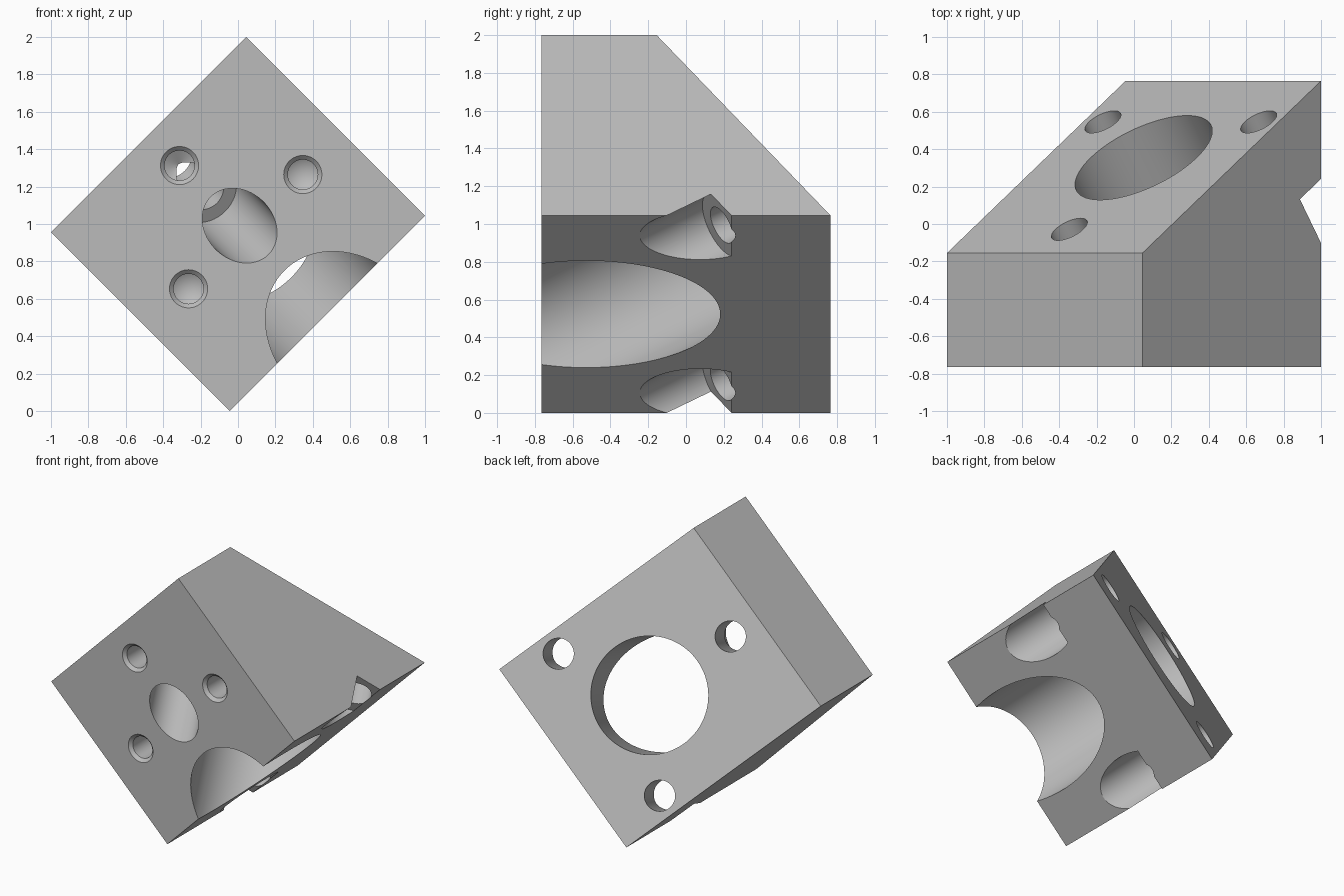
import bpy, bmesh, math
from mathutils import Vector, Matrix

cube = bpy.data.objects.get("Cube")
if cube:
    bpy.data.objects.remove(cube, do_unlink=True)

steel = bpy.data.materials.new("plain_grey")
steel.use_nodes = True
grey = (0.5, 0.5, 0.5, 1)
steel.diffuse_color = grey
steel.node_tree.nodes["Principled BSDF"].inputs["Base Color"].default_value = grey

# Block frame: X along the width, Y to the back, Z up the wedge
HALF_W, HALF_H, HALF_D = 0.739, 0.675, 0.765
TOP_BACK = -0.155
slope = Vector((0, TOP_BACK - HALF_D, 2 * HALF_H)).normalized()
normal = Vector((0, slope.z, -slope.y))
face_centre = Vector((0, (HALF_D + TOP_BACK) / 2, 0))
tilt = Matrix.Translation((0, 0, 1)) @ Matrix.Rotation(math.radians(-45), 4, 'Y')


def make_object(name, bm):
    bmesh.ops.recalc_face_normals(bm, faces=bm.faces)
    bm.transform(tilt)
    mesh = bpy.data.meshes.new(name)
    bm.to_mesh(mesh)
    bm.free()
    mesh.materials.append(steel)
    obj = bpy.data.objects.new(name, mesh)
    bpy.context.collection.objects.link(obj)
    return obj


def turned(name, origin, axis, profile, sides=96):
    """Solid of revolution; profile is (radius, distance along axis)."""
    bm = bmesh.new()
    frame = Matrix.Translation(origin) @ axis.to_track_quat('Z', 'X').to_matrix().to_4x4()
    rings = []
    for r, t in profile:
        if r == 0:
            rings.append([bm.verts.new(frame @ Vector((0, 0, t)))] * sides)
            continue
        angles = [math.tau * i / sides for i in range(sides)]
        rings.append([bm.verts.new(frame @ Vector((r * math.cos(a), r * math.sin(a), t)))
                      for a in angles])
    for a, b in zip(rings, rings[1:]):
        for i in range(sides):
            j = (i + 1) % sides
            corners = [a[i], a[j], b[j], b[i]]
            bm.faces.new(list(dict.fromkeys(corners)))
    for ring in (rings[0], rings[-1]):
        if ring[0] is not ring[1]:
            bm.faces.new(ring)
    return make_object(name, bm)


# Wedge block: side profile extruded across the width
bm = bmesh.new()
outline = [(-HALF_D, -HALF_H), (HALF_D, -HALF_H), (TOP_BACK, HALF_H), (-HALF_D, HALF_H)]
side = bm.faces.new([bm.verts.new((-HALF_W, y, z)) for y, z in outline])
extruded = bmesh.ops.extrude_face_region(bm, geom=[side])["geom"]
bmesh.ops.translate(bm, vec=(2 * HALF_W, 0, 0),
                    verts=[g for g in extruded if isinstance(g, bmesh.types.BMVert)])
block = make_object("wedge_block", bm)

# Main bore, square to the sloping face
bore_centre = face_centre - slope * 0.088
cutters = [turned("bore_cutter", bore_centre, normal, [(0.4, 0.3), (0.4, -2.2)], 128)]

# Three counterbored bolt holes on a circle round the bore
for i in range(3):
    a = math.tau * i / 3
    spot = bore_centre + 0.68 * (slope * math.cos(a) + Vector((math.sin(a), 0, 0)))
    cutters.append(turned("bolt_cutter", spot, normal,
                          [(0.105, 0.2), (0.105, -0.433), (0.18, -0.433), (0.18, -1.9)]))

# Three chamfered blind holes drilled from the front
drill = [(0.124, -0.022), (0.08, 0.022), (0.08, 0.45), (0, 0.498)]
for x, z in [(0, 0.442), (0.432, -0.058), (-0.432, -0.058)]:
    cutters.append(turned("drill_cutter", Vector((x, -HALF_D, z)), Vector((0, 1, 0)), drill, 64))

# Cut the holes and discard the cutters
bpy.context.view_layer.objects.active = block
block.select_set(True)
for cutter in cutters:
    cutter.hide_render = True
    mod = block.modifiers.new("cut", 'BOOLEAN')
    mod.operation = 'DIFFERENCE'
    mod.solver = 'EXACT'
    mod.object = cutter
    bpy.ops.object.modifier_apply(modifier=mod.name)
    bpy.data.objects.remove(cutter, do_unlink=True)

bpy.ops.object.shade_smooth_by_angle(angle=math.radians(30))
